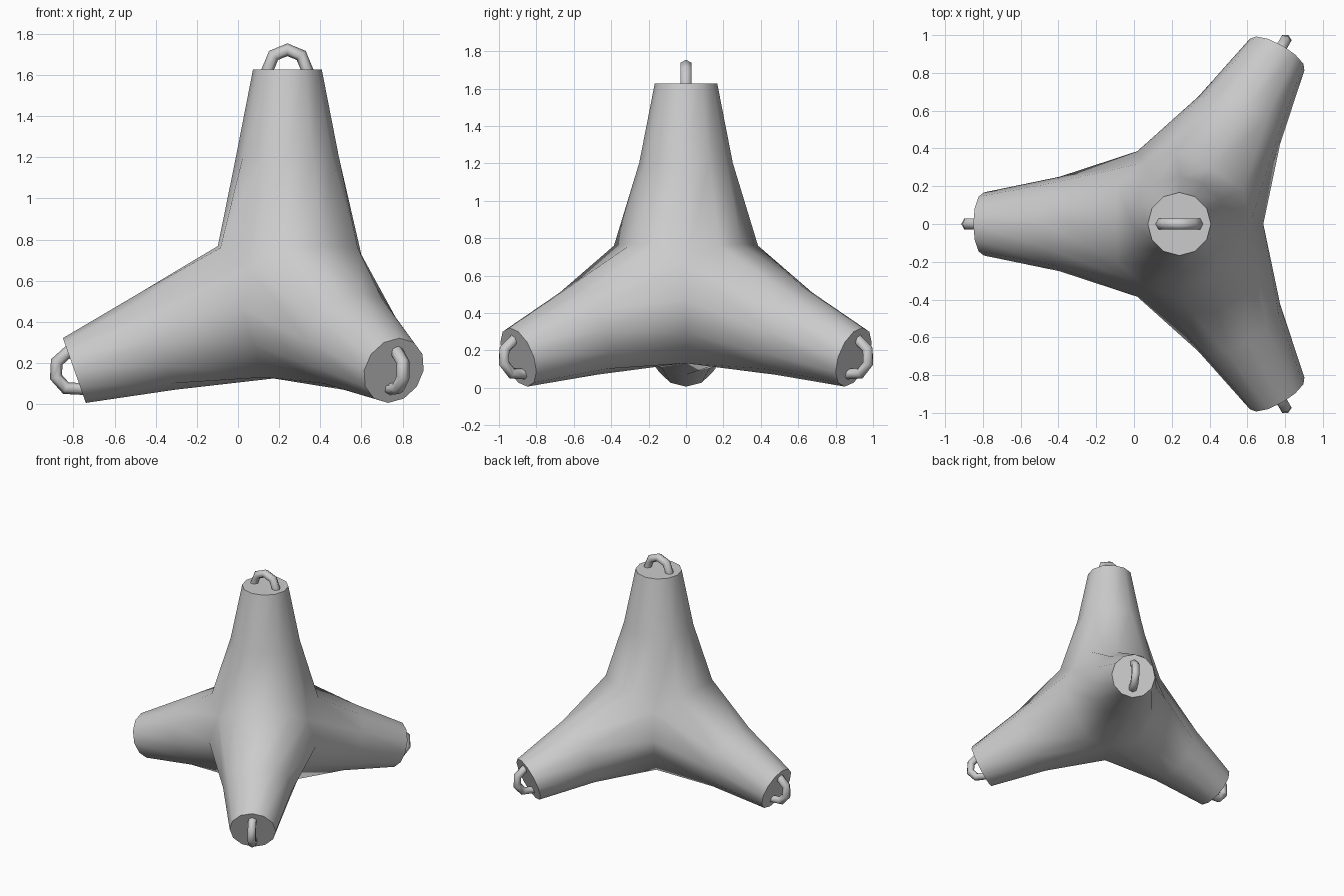
import bpy, bmesh
from math import sin, cos, pi, acos, radians
from mathutils import Vector, Matrix

if "Cube" in bpy.data.objects:
    bpy.data.objects.remove(bpy.data.objects["Cube"])

CENTRE = Matrix.Translation((0.24, 0, 0.53))
LENGTH = 1.098          # hub centre to leg end
TILT = acos(-1 / 3)     # tetrahedral angle between legs

# Four leg frames: one upright, three splayed
frames = [CENTRE.copy()]
for a in (0, 120, 240):
    frames.append(CENTRE @ Matrix.Rotation(radians(a), 4, 'Z')
                  @ Matrix.Rotation(-TILT, 4, 'Y') @ Matrix.Rotation(pi, 4, 'Z'))


def base_ring():
    """Twelve points where a leg meets its three neighbours."""
    pts = []
    for k in range(3):
        def corner(a):
            return Vector((cos(a) * 0.9428, sin(a) * 0.9428, 1 / 3))
        a0, a1 = 2 * pi * k / 3, 2 * pi * (k + 1) / 3
        A, B = corner(a0), corner(a1)
        M = (A + B).normalized()
        pts += [A * 0.397, (A + M).normalized() * 0.449,
                M * 0.414, (B + M).normalized() * 0.449]
    return pts


def circle(r, z):
    return [Vector((r * cos(i * pi / 6), r * sin(i * pi / 6), z)) for i in range(12)]


def skin(bm, rings, mat):
    """Bridge consecutive rings with quads; return the vertex rings."""
    vr = [[bm.verts.new(mat @ p) for p in ring] for ring in rings]
    for r0, r1 in zip(vr, vr[1:]):
        n = len(r0)
        for i in range(n):
            j = (i + 1) % n
            bm.faces.new((r0[i], r0[j], r1[j], r1[i]))
    return vr


def finish(bm, name, angle):
    bmesh.ops.remove_doubles(bm, verts=bm.verts, dist=0.001)
    bmesh.ops.recalc_face_normals(bm, faces=bm.faces)
    me = bpy.data.meshes.new(name)
    bm.to_mesh(me)
    bm.free()
    ob = bpy.data.objects.new(name, me)
    bpy.context.collection.objects.link(ob)
    bpy.ops.object.select_all(action='DESELECT')
    ob.select_set(True)
    bpy.context.view_layer.objects.active = ob
    bpy.ops.object.shade_smooth_by_angle(angle=radians(angle))


# Concrete body: four tapered legs welded at the hub
bm = bmesh.new()
for mat in frames:
    rings = skin(bm, [base_ring(), circle(0.25, 0.673), circle(0.167, LENGTH)], mat)
    bm.faces.new(rings[-1])
finish(bm, "concrete_body", 70)

# Lifting loops: half rings set into each leg end
for n, mat in enumerate(frames):
    bm = bmesh.new()
    rings = []
    steps = [(0, -0.02)] + [(i * pi / 4, 0) for i in range(5)] + [(pi, -0.02)]
    for a, dz in steps:
        ring = []
        for k in range(6):
            t = k * pi / 3
            r = 0.095 + 0.031 * cos(t)
            ring.append(Vector((r * cos(a), 0.033 * sin(t), LENGTH + r * sin(a) + dz)))
        rings.append(ring)
    vr = skin(bm, rings, mat)
    bm.faces.new(vr[0])
    bm.faces.new(vr[-1])
    finish(bm, f"lifting_loop_{n + 1}", 70)
